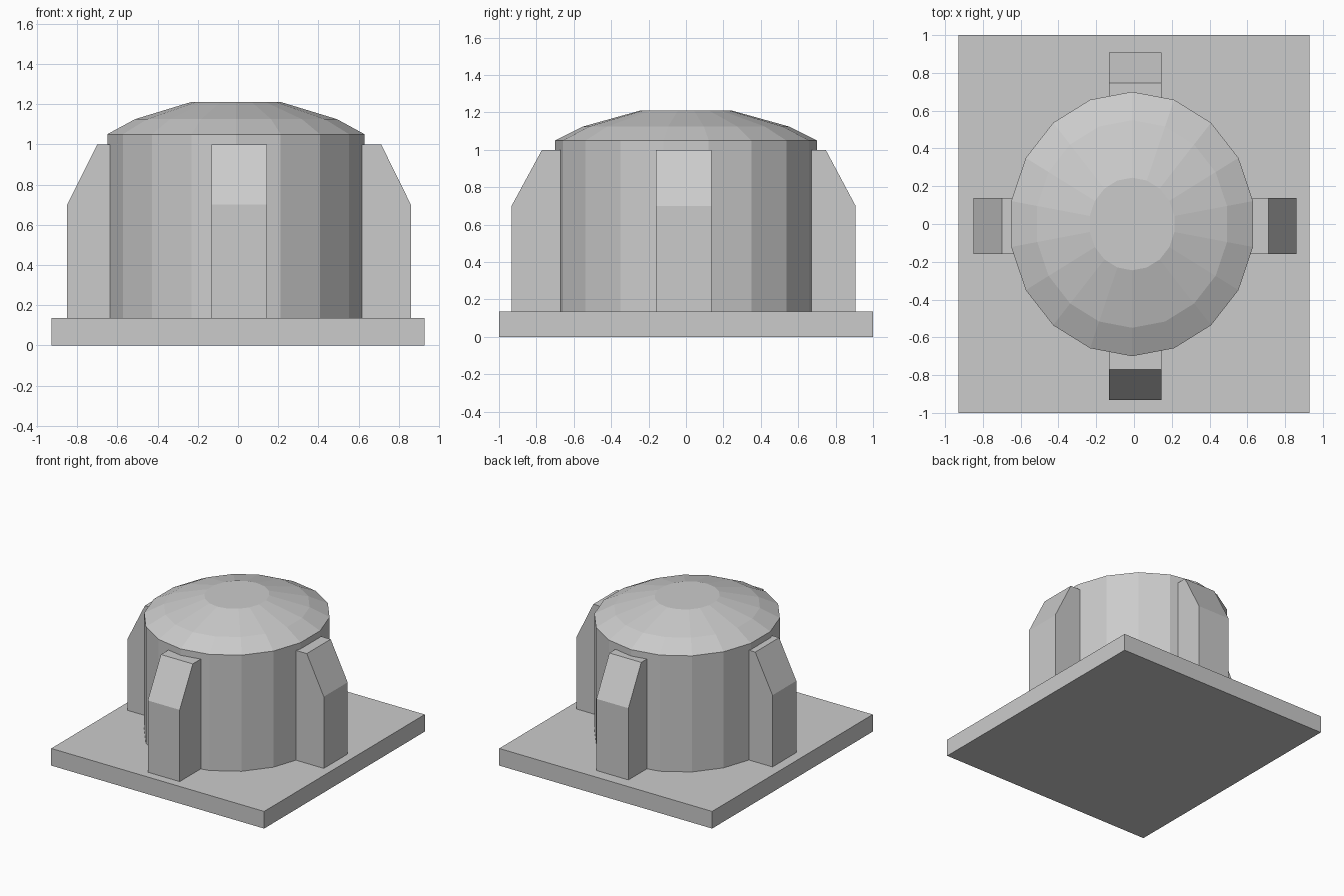
import bpy, bmesh, math

if "Cube" in bpy.data.objects:
    bpy.data.objects.remove(bpy.data.objects["Cube"], do_unlink=True)

grey = bpy.data.materials.new("plain grey")
grey.use_nodes = True
colour = (0.6, 0.6, 0.6, 1)
grey.diffuse_color = colour
grey.node_tree.nodes["Principled BSDF"].inputs["Base Color"].default_value = colour

BASE_TOP = 0.135


def finish(name, bm):
    bmesh.ops.recalc_face_normals(bm, faces=bm.faces)
    mesh = bpy.data.meshes.new(name)
    bm.to_mesh(mesh)
    bm.free()
    mesh.materials.append(grey)
    obj = bpy.data.objects.new(name, mesh)
    bpy.context.collection.objects.link(obj)
    return obj


def prism(name, outline, offset):
    """Extrude a closed outline of 3D points along an offset."""
    bm = bmesh.new()
    face = bm.faces.new([bm.verts.new(p) for p in outline])
    result = bmesh.ops.extrude_face_region(bm, geom=[face])
    moved = [v for v in result["geom"] if isinstance(v, bmesh.types.BMVert)]
    bmesh.ops.translate(bm, verts=moved, vec=offset)
    return finish(name, bm)


def lathe(name, rings, rx, ry, cx, sides):
    """Stack oval rings given as (scale, height) and cap both ends."""
    bm = bmesh.new()
    loops = []
    for scale, z in rings:
        angles = [math.pi / 2 + i * math.tau / sides for i in range(sides)]
        loops.append([bm.verts.new((cx + rx * scale * math.cos(a),
                                    ry * scale * math.sin(a), z)) for a in angles])
    for low, high in zip(loops, loops[1:]):
        for i in range(sides):
            j = (i + 1) % sides
            bm.faces.new((low[i], low[j], high[j], high[i]))
    bm.faces.new(loops[0])
    bm.faces.new(loops[-1])
    return finish(name, bm)


# Base slab
prism("base_slab", [(-0.928, -1, 0), (0.928, -1, 0), (0.928, 1, 0), (-0.928, 1, 0)],
      (0, 0, BASE_TOP))

# Faceted drum with its shallow dome
lathe("domed_drum", [(1, BASE_TOP), (1, 1.05), (0.785, 1.125), (0.35, 1.21)],
      0.65, 0.70, -0.01, 18)


# Buttresses: a sloped profile reaching from inside the drum outward
def buttress(name, axis, inner, shoulder, outer, start, width):
    profile = [(inner, BASE_TOP), (outer, BASE_TOP), (outer, 0.7),
               (shoulder, 1.0), (inner, 1.0)]
    if axis == "x":
        prism(name, [(r, start, z) for r, z in profile], (0, width, 0))
    else:
        prism(name, [(start, r, z) for r, z in profile], (width, 0, 0))


buttress("left_buttress", "x", 0.5, 0.712, 0.86, -0.16, 0.297)
buttress("right_buttress", "x", -0.5, -0.70, -0.85, -0.16, 0.297)
buttress("front_buttress", "y", -0.5, -0.77, -0.933, -0.133, 0.278)
buttress("back_buttress", "y", 0.5, 0.747, 0.907, -0.133, 0.278)
